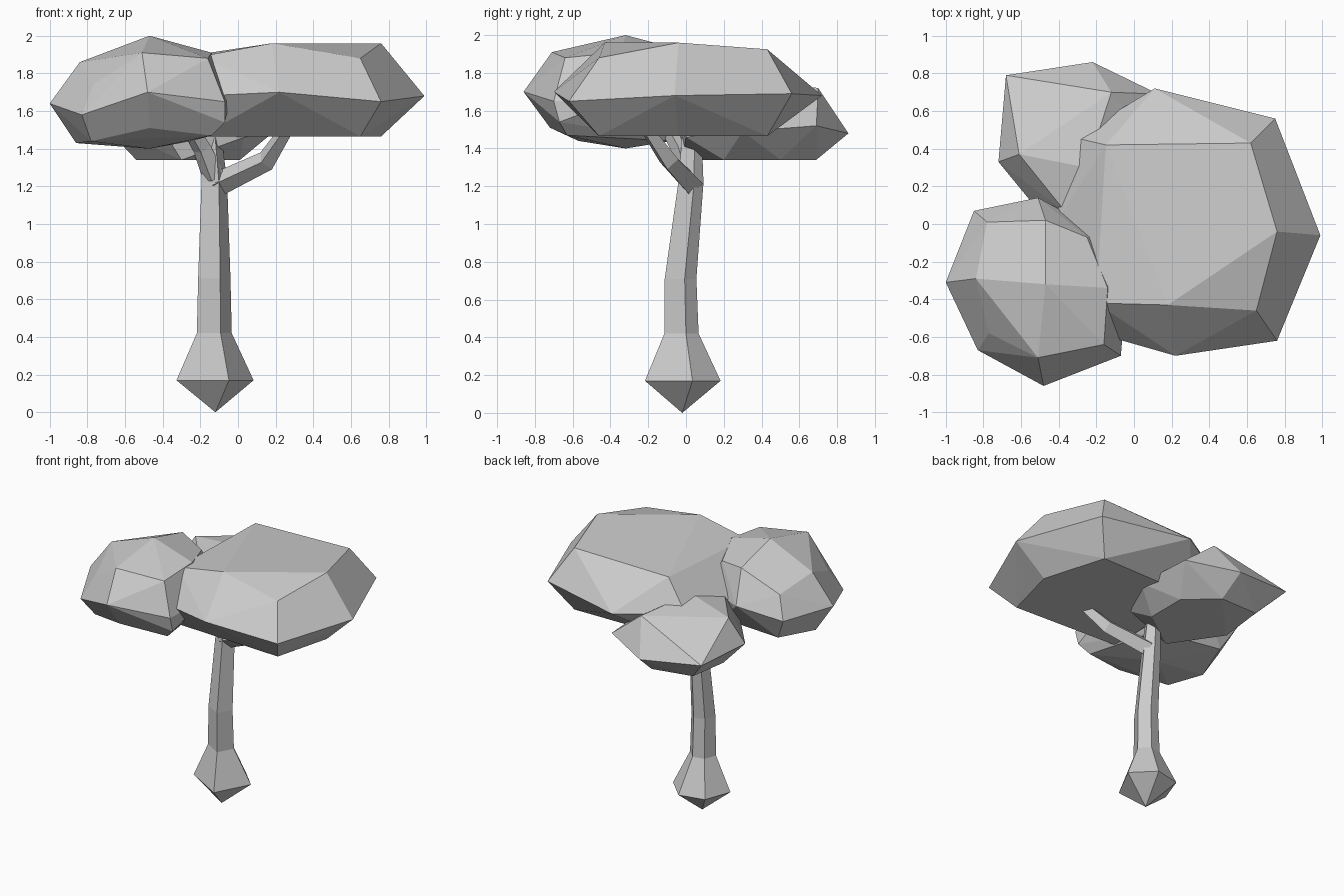
import bpy, bmesh, math
from mathutils import Vector

if "Cube" in bpy.data.objects:
    bpy.data.objects.remove(bpy.data.objects["Cube"])


def finish(bm, name):
    bmesh.ops.recalc_face_normals(bm, faces=bm.faces)
    mesh = bpy.data.meshes.new(name)
    bm.to_mesh(mesh)
    bm.free()
    obj = bpy.data.objects.new(name, mesh)
    bpy.context.collection.objects.link(obj)
    return obj


def loft(name, rings, tip=None):
    """Skin rings of points; the start closes to a tip or a cap."""
    bm = bmesh.new()
    rows = [[bm.verts.new(p) for p in r] for r in rings]
    n = len(rows[0])
    for a, b in zip(rows, rows[1:]):
        for i in range(n):
            j = (i + 1) % n
            bm.faces.new((a[i], a[j], b[j], b[i]))
    bm.faces.new(rows[-1])
    if tip:
        t = bm.verts.new(tip)
        for i in range(n):
            bm.faces.new((t, rows[0][(i + 1) % n], rows[0][i]))
    else:
        bm.faces.new(rows[0][::-1])
    return finish(bm, name)


def tube(name, path, radii, sides=4):
    path = [Vector(p) for p in path]
    rings = []
    for k, (c, r) in enumerate(zip(path, radii)):
        d = (path[min(k + 1, len(path) - 1)] - path[max(k - 1, 0)]).normalized()
        u = d.cross(Vector((0.3, 1, 0))).normalized()
        v = d.cross(u)
        rings.append([c + r * (u * math.cos(a) + v * math.sin(a))
                      for a in (2 * math.pi * i / sides for i in range(sides))])
    return loft(name, rings)


def leaf_clump(name, points):
    """Faceted foliage as the hull of its corner points."""
    bm = bmesh.new()
    for p in points:
        bm.verts.new(p)
    res = bmesh.ops.convex_hull(bm, input=bm.verts)
    junk = {g for g in res["geom_interior"] + res["geom_unused"]
            if isinstance(g, bmesh.types.BMVert)}
    bmesh.ops.delete(bm, geom=list(junk), context='VERTS')
    bmesh.ops.dissolve_limit(bm, angle_limit=math.radians(3),
                             verts=bm.verts, edges=bm.edges)
    return finish(bm, name)


# Trunk: pointed root, flare, slender five-sided stem
angles = [math.radians(a) for a in (-70, 15, 75, 130, 190)]
stem = [(-0.12, -0.02, 0.17, 0.21), (-0.125, -0.025, 0.42, 0.095),
        (-0.125, -0.03, 0.71, 0.088), (-0.125, 0.025, 1.22, 0.07),
        (-0.14, 0.03, 1.46, 0.055)]
loft("trunk", [[(x + r * math.cos(a), y + r * math.sin(a), z) for a in angles]
               for x, y, z, r in stem], tip=(-0.12, -0.02, 0))

# Branches
tube("right_branch", [(-0.11, 0.03, 1.21), (0.15, -0.09, 1.335), (0.27, -0.22, 1.52)],
     (0.065, 0.055, 0.035))
tube("left_branch", [(-0.13, 0.02, 1.25), (-0.19, -0.03, 1.40), (-0.26, -0.10, 1.52)],
     (0.06, 0.05, 0.04))

# Large right clump: rim, top ring, and the same ring flattened below
rim = [(0.99, -0.06, 1.68), (0.75, 0.56, 1.69), (0.11, 0.72, 1.68),
       (-0.32, 0.46, 1.69), (-0.42, 0.0, 1.68), (-0.2, -0.58, 1.68),
       (0.22, -0.70, 1.70), (0.76, -0.62, 1.65)]
top = [(0.76, -0.04, 1.96), (0.62, 0.43, 1.925), (-0.15, 0.42, 1.91),
       (-0.2, -0.42, 1.89), (0.18, -0.43, 1.96), (0.65, -0.46, 1.88)]
leaf_clump("right_foliage", rim + top + [(x, y, 1.465) for x, y, z in top])

# Front left clump
rim = [(-1.0, -0.31, 1.64), (-0.85, 0.07, 1.63), (-0.51, 0.14, 1.68),
       (-0.14, -0.06, 1.66), (-0.04, -0.35, 1.66), (-0.07, -0.70, 1.65),
       (-0.48, -0.86, 1.70), (-0.83, -0.67, 1.58)]
top = [(-0.84, -0.29, 1.86), (-0.78, 0.01, 1.79), (-0.47, 0.02, 1.91),
       (-0.25, -0.07, 1.87), (-0.14, -0.34, 1.91), (-0.16, -0.64, 1.88),
       (-0.51, -0.71, 1.91), (-0.77, -0.58, 1.74), (-0.47, -0.32, 2.0)]
low = [(-0.86, -0.30, 1.43), (-0.78, -0.57, 1.44), (-0.47, -0.72, 1.51),
       (-0.14, -0.63, 1.47), (-0.07, -0.67, 1.54), (-0.47, -0.32, 1.40),
       (-0.76, 0.0, 1.46), (-0.25, -0.07, 1.44)]
leaf_clump("front_left_foliage", rim + top + low)

# Lower back clump
rim = [(-0.72, 0.33, 1.53), (-0.68, 0.79, 1.53), (-0.22, 0.86, 1.48),
       (0.13, 0.69, 1.52), (0.19, 0.3, 1.49), (0.03, 0.0, 1.46),
       (-0.4, -0.06, 1.5)]
top = [(-0.61, 0.37, 1.71), (-0.12, 0.70, 1.72), (-0.25, 0.30, 1.77),
       (-0.36, 0.06, 1.70)]
low = [(-0.54, 0.33, 1.34), (-0.52, 0.66, 1.36), (-0.2, 0.69, 1.34),
       (0.01, 0.5, 1.34), (0.01, 0.2, 1.34), (-0.3, -0.02, 1.34)]
leaf_clump("back_foliage", rim + top + low)
